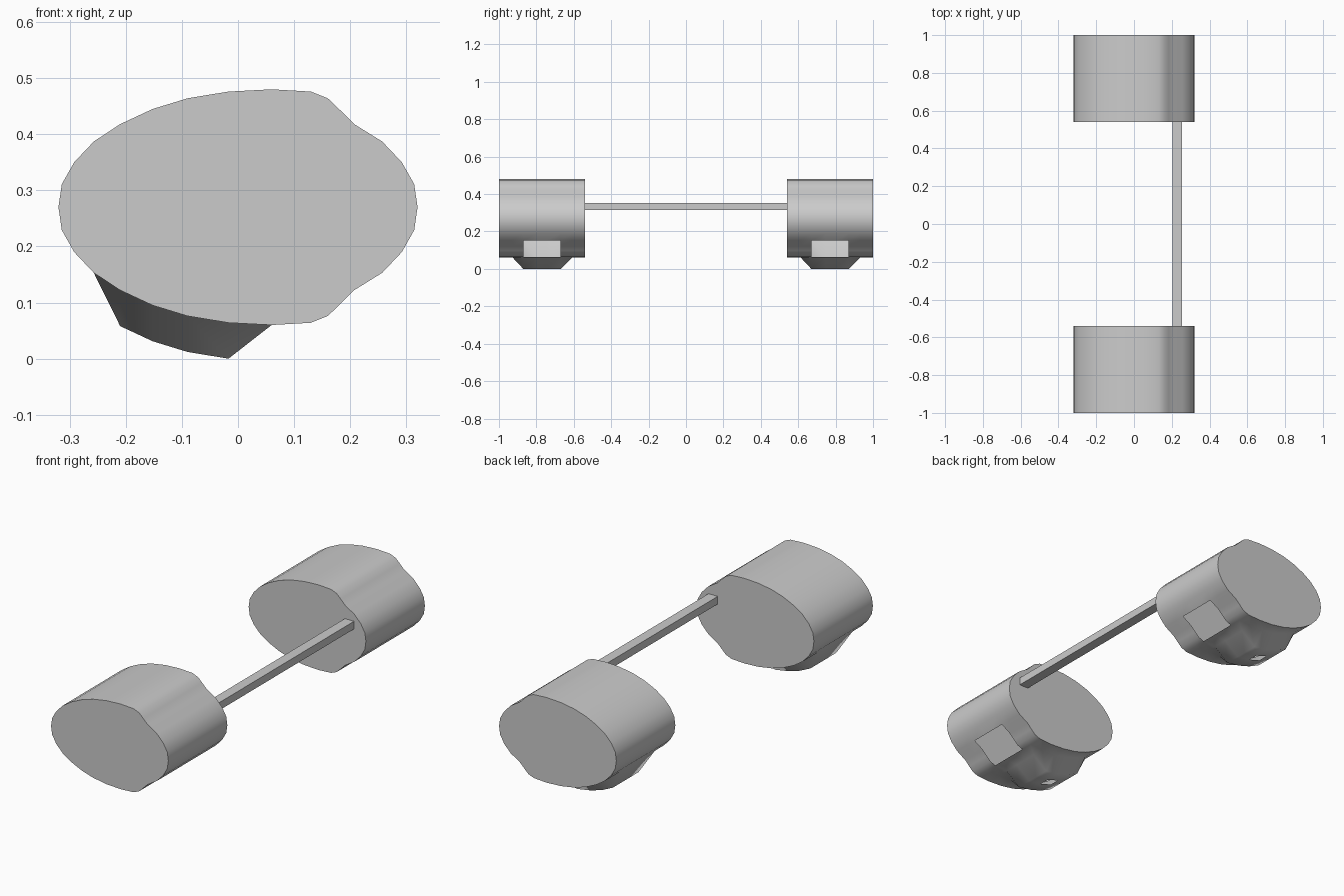
import bpy, bmesh, math

if "Cube" in bpy.data.objects:
    bpy.data.objects.remove(bpy.data.objects["Cube"])

# Lower half of the pod outline (x, depth below the centre line), left to right
HALF = [(-.32, 0), (-.314, .041), (-.292, .08), (-.257, .117), (-.21, .148),
        (-.152, .175), (-.09, .194), (-.017, .206), (.06, .21), (.13, .206),
        (.16, .194), (.183, .172), (.207, .148), (.257, .117), (.292, .08),
        (.314, .041), (.32, 0)]
MID_Z = .27
# Loops along the length of a pod, measured from its middle
LOOPS = [-.23, -.16, -.10, -.025, .025, .10, .16, .23]
POD_Y = .77
OUTLINE = [(x, MID_Z - d) for x, d in HALF] + \
          [(x, MID_Z + d) for x, d in HALF[-2:0:-1]]


def finish(bm, name, angle=None):
    bmesh.ops.recalc_face_normals(bm, faces=bm.faces)
    mesh = bpy.data.meshes.new(name)
    bm.to_mesh(mesh)
    bm.free()
    obj = bpy.data.objects.new(name, mesh)
    bpy.context.collection.objects.link(obj)
    if angle:
        bpy.ops.object.select_all(action='DESELECT')
        obj.select_set(True)
        bpy.context.view_layer.objects.active = obj
        bpy.ops.object.shade_smooth_by_angle(angle=math.radians(angle))
    return obj


def make_pod(name, y0):
    bm = bmesh.new()
    n = len(OUTLINE)
    rings = []
    for y in LOOPS:
        ring = []
        for k, (x, z) in enumerate(OUTLINE):
            # Pull the foot down out of the underside
            foot = 4 <= k <= 7 and abs(y) <= .101
            ring.append(bm.verts.new((x, y0 + y, z - (.064 if foot else 0))))
        rings.append(ring)
    for j in range(len(LOOPS) - 1):
        for k in range(n):
            # Leave the side opening and the small slot under the foot open
            window = 9 <= k <= 12 and 2 <= j <= 4
            slot = k == 5 and j == 3
            if not (window or slot):
                m = (k + 1) % n
                bm.faces.new((rings[j][k], rings[j][m],
                              rings[j + 1][m], rings[j + 1][k]))
    # Flat end caps
    bm.faces.new(rings[0])
    bm.faces.new(rings[-1])
    return finish(bm, name, 78)


make_pod("front_pod", -POD_Y)
make_pod("back_pod", POD_Y)

# Square bar joining the pods
bm = bmesh.new()
bmesh.ops.create_cube(bm, size=1)
for v in bm.verts:
    v.co.x = .23 + v.co.x * .05
    v.co.y *= 1.084
    v.co.z = .333 + v.co.z * .038
finish(bm, "connecting_bar")
